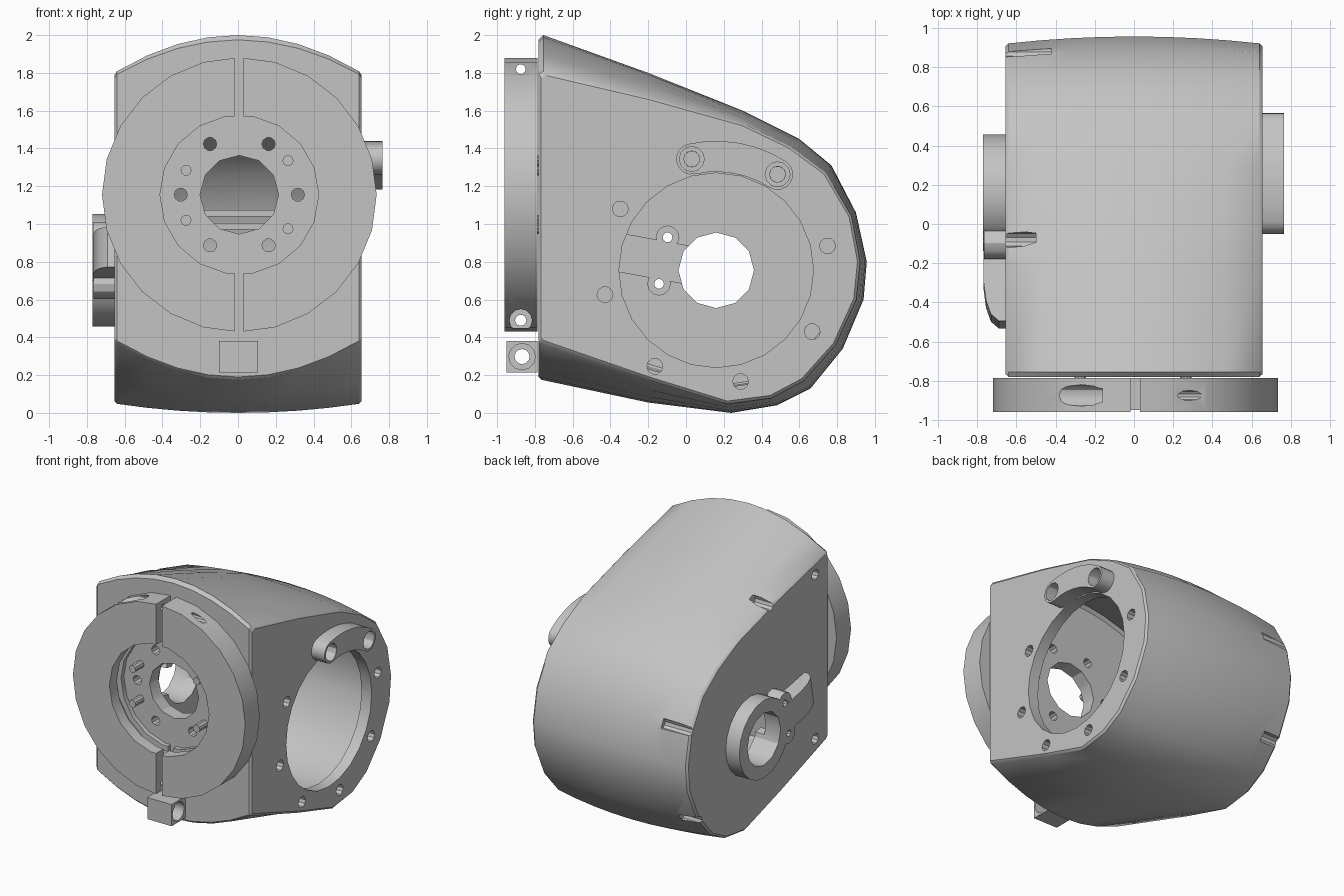
import bpy, bmesh
from math import sin, cos, pi, radians

if "Cube" in bpy.data.objects:
    bpy.data.objects.remove(bpy.data.objects["Cube"])

grey = bpy.data.materials.new("machined_grey")
grey.use_nodes = True
grey.diffuse_color = (0.55, 0.55, 0.55, 1)
grey.node_tree.nodes["Principled BSDF"].inputs["Base Color"].default_value = (0.55, 0.55, 0.55, 1)

ALONG_X = lambda a, b, h: (h, a, b)
ALONG_Y = lambda a, b, h: (a, h, b)


def finish(name, bm):
    bmesh.ops.recalc_face_normals(bm, faces=bm.faces)
    mesh = bpy.data.meshes.new(name)
    bm.to_mesh(mesh)
    bm.free()
    mesh.materials.append(grey)
    ob = bpy.data.objects.new(name, mesh)
    bpy.context.collection.objects.link(ob)
    return ob


def loft(name, rows):
    """Skin a list of equal closed rings and cap both ends."""
    bm = bmesh.new()
    rings = [[bm.verts.new(p) for p in row] for row in rows]
    n = len(rings[0])
    for r, s in zip(rings, rings[1:]):
        for i in range(n):
            bm.faces.new((r[i], r[(i + 1) % n], s[(i + 1) % n], s[i]))
    bm.faces.new(rings[0])
    bm.faces.new(rings[-1])
    return finish(name, bm)


def prism(name, pts, frame, lo, hi):
    return loft(name, [[frame(a, b, h) for a, b in pts] for h in (lo, hi)])


def arc(a, b, r, start=0, end=2 * pi, n=12, closed=True):
    steps = n if closed else n - 1
    return [(a + r * cos(start + (end - start) * i / steps),
             b + r * sin(start + (end - start) * i / steps)) for i in range(n)]


def cyl(name, frame, a, b, r, lo, hi, n=12):
    return prism(name, arc(a, b, r, n=n), frame, lo, hi)


def box(name, x0, x1, y0, y1, z0, z1):
    return prism(name, [(y0, z0), (y1, z0), (y1, z1), (y0, z1)], ALONG_X, x0, x1)


def combine(target, parts, operation="DIFFERENCE"):
    """Apply each part to the target as a boolean, then drop the part."""
    bpy.context.view_layer.objects.active = target
    for part in parts:
        part.hide_render = True
        mod = target.modifiers.new("combine", "BOOLEAN")
        mod.operation, mod.solver, mod.object = operation, "EXACT", part
        bpy.ops.object.modifier_apply(modifier=mod.name)
        bpy.data.objects.remove(part)


# Key axes: side bore (y, z) and front bore (x, z)
SY, SZ = 0.16, 0.755
FX, FZ = 0.007, 1.155
HALF = 0.655

# Crowned housing: the outline swells from the side walls to the middle
mid = [(-0.78, 1.975), (-0.755, 2.0), (-0.2, 1.8), (0.3, 1.6), (0.6, 1.45), (0.77, 1.31),
       (0.9, 1.06), (0.957, 0.8), (0.94, 0.6), (0.83, 0.34), (0.66, 0.13), (0.48, 0.04),
       (0.24, 0.0), (-0.2, 0.055), (-0.765, 0.175), (-0.78, 0.19)]
side = [(-0.78, 1.785), (-0.755, 1.8), (-0.2, 1.67), (0.3, 1.53), (0.55, 1.41), (0.74, 1.27),
        (0.875, 1.04), (0.92, 0.8), (0.9, 0.6), (0.79, 0.36), (0.62, 0.17), (0.45, 0.08),
        (0.22, 0.05), (-0.2, 0.18), (-0.765, 0.375), (-0.78, 0.39)]


def section(x, scale=1.0):
    t = (x / HALF) ** 2
    cy, cz = 0.1, 0.9
    return [(x, cy + scale * (m[0] + t * (s[0] - m[0]) - cy),
             cz + scale * (m[1] + t * (s[1] - m[1]) - cz)) for m, s in zip(mid, side)]


def shell(name, half, scale, edge):
    inner = half - edge
    rows = [section(inner * i / 4, scale) for i in range(-4, 5)]
    rows = [section(-half, scale - edge)] + rows + [section(half, scale - edge)]
    return loft(name, rows)


housing = shell("housing", HALF, 1.0, 0.015)
cavity = shell("cavity_cutter", 0.57, 0.88, 0.01)
bolts = [(SY + 0.603 * cos(a), SZ + 0.603 * sin(a))
         for a in (radians(12.4 + 45 * i) for i in range(8))]

# Arm frame: u runs forward from the hub, v runs across the arm
TILT = radians(10.4)


def arm_point(u, v):
    return (SY - u * cos(TILT) - v * sin(TILT), SZ + u * sin(TILT) - v * cos(TILT))


ears = [arm_point(0.285, v) for v in (-0.125, 0.125)]

# Housing openings: cavity, side bore, hub bore, front bore, bolt holes
cuts = [cavity,
        cyl("side_bore", ALONG_X, SY, SZ, 0.515, 0.5, 0.8, 24),
        cyl("hub_bore", ALONG_X, SY, SZ, 0.2, -0.8, -0.5),
        cyl("front_bore", ALONG_Y, FX, FZ, 0.208, -0.9, -0.6),
        prism("arm_slot", [arm_point(u, v) for u, v in ((0.1, -0.1), (0.52, -0.1), (0.52, 0.1), (0.1, 0.1))],
              ALONG_X, -0.8, -0.5)]
cuts += [cyl("ear_slot", ALONG_X, y, z, 0.06, -0.8, -0.5) for y, z in ears]
cuts += [cyl("bolt_hole", ALONG_X, y, z, 0.042, 0.5, 0.8, 10) for y, z in bolts]
cuts += [cyl("front_hole", ALONG_Y, FX + 0.31 * cos(i * pi / 3), FZ + 0.31 * sin(i * pi / 3),
             0.035, -0.9, -0.6, 10) for i in range(6)]
# Screw grooves along the edge of the hub wall
cuts += [cyl("edge_groove", ALONG_X, y, z, 0.04, -0.7, -0.7 + length, 10)
         for y, z, length in ((-0.08, 1.65, 0.2), (0.89, 1.06, 0.28), (0.78, 0.33, 0.2),
                              (-0.62, 1.68, 0.1), (-0.62, 0.43, 0.1))]
combine(housing, cuts)

# Ledges inside the rear wall
for z in (0.97, 1.04):
    box("inner_ledge", -0.57, 0.57, 0.76 - (z - 0.97), 0.85, z, z + 0.035)

# Split clamp ring with undercut, slit and screw pockets
ring = cyl("clamp_ring", ALONG_Y, FX, FZ, 0.727, -0.96, -0.785, 24)
combine(ring, [
    cyl("ring_bore", ALONG_Y, FX, FZ, 0.42, -1.1, -0.7, 18),
    cyl("ring_undercut", ALONG_Y, FX, FZ, 0.46, -0.87, -0.82, 18),
    box("ring_slit", -0.018, 0.03, -1.1, -0.7, 0, 2.2),
    cyl("upper_screw", ALONG_X, -0.875, 1.82, 0.026, -0.7, 0.7, 10),
    cyl("lower_screw", ALONG_X, -0.875, 0.49, 0.03, -0.7, 0.7, 10),
    cyl("upper_pocket", ALONG_X, -0.875, 1.82, 0.055, -0.7, -0.16),
    cyl("lower_pocket", ALONG_X, -0.875, 0.49, 0.06, 0.15, 0.7)])

# Front locating pins
for x, z in ((-0.275, 1.285), (-0.275, 1.02), (0.265, 1.335), (0.265, 0.975)):
    cyl("locating_pin", ALONG_Y, x, z, 0.029, -0.88, -0.77, 10)

# Screw block under the ring
block = box("screw_block", -0.1, 0.105, -0.95, -0.785, 0.215, 0.38)
combine(block, [cyl("block_hole", ALONG_X, -0.868, 0.298, 0.04, -0.2, 0.2),
                cyl("block_counterbore", ALONG_X, -0.868, 0.298, 0.07, 0.0, 0.2)])

# Curved bracket over two of the bolts
a0, a1 = radians(57.4), radians(102.4)
outline = (arc(SY, SZ, 0.685, a0, a1, 7, False)
           + arc(*bolts[2], 0.082, a1, a1 + pi, 9, False)[1:-1]
           + arc(SY, SZ, 0.521, a1, a0, 7, False)
           + arc(*bolts[1], 0.082, a0 + pi, a0 + 2 * pi, 9, False)[1:-1])
bracket = prism("bolt_bracket", outline, ALONG_X, 0.65, 0.765)
combine(bracket, [cyl("bracket_hole", ALONG_X, *bolts[i], r, lo, 0.8)
                  for i in (1, 2) for r, lo in ((0.042, 0.6), (0.066, 0.68))])

# Hub ring with a forward arm and two screw ears
hub = cyl("hub_ring", ALONG_X, SY, SZ, 0.297, -0.77, -0.645, 20)
tip = [(0.1, -0.645), (0.1, -0.768), (0.48, -0.768), (0.58, -0.755), (0.65, -0.73),
       (0.685, -0.69), (0.685, -0.645)]
arm = prism("arm", tip, lambda u, x, v: (x, *arm_point(u, v)), -0.108, 0.108)
combine(hub, [arm] + [cyl("ear", ALONG_X, y, z, 0.08, -0.766, -0.645) for y, z in ears], "UNION")
combine(hub, [cyl("hub_hole", ALONG_X, SY, SZ, 0.2, -0.9, -0.5)]
        + [cyl("ear_hole", ALONG_X, y, z, 0.026, -0.9, -0.5, 10) for y, z in ears])

# Smooth shading with sharp edges kept
for ob in bpy.context.collection.objects:
    if ob.type == "MESH" and grey.name in ob.data.materials:
        bpy.ops.object.select_all(action="DESELECT")
        ob.select_set(True)
        bpy.context.view_layer.objects.active = ob
        bpy.ops.object.shade_smooth_by_angle(angle=radians(30))
